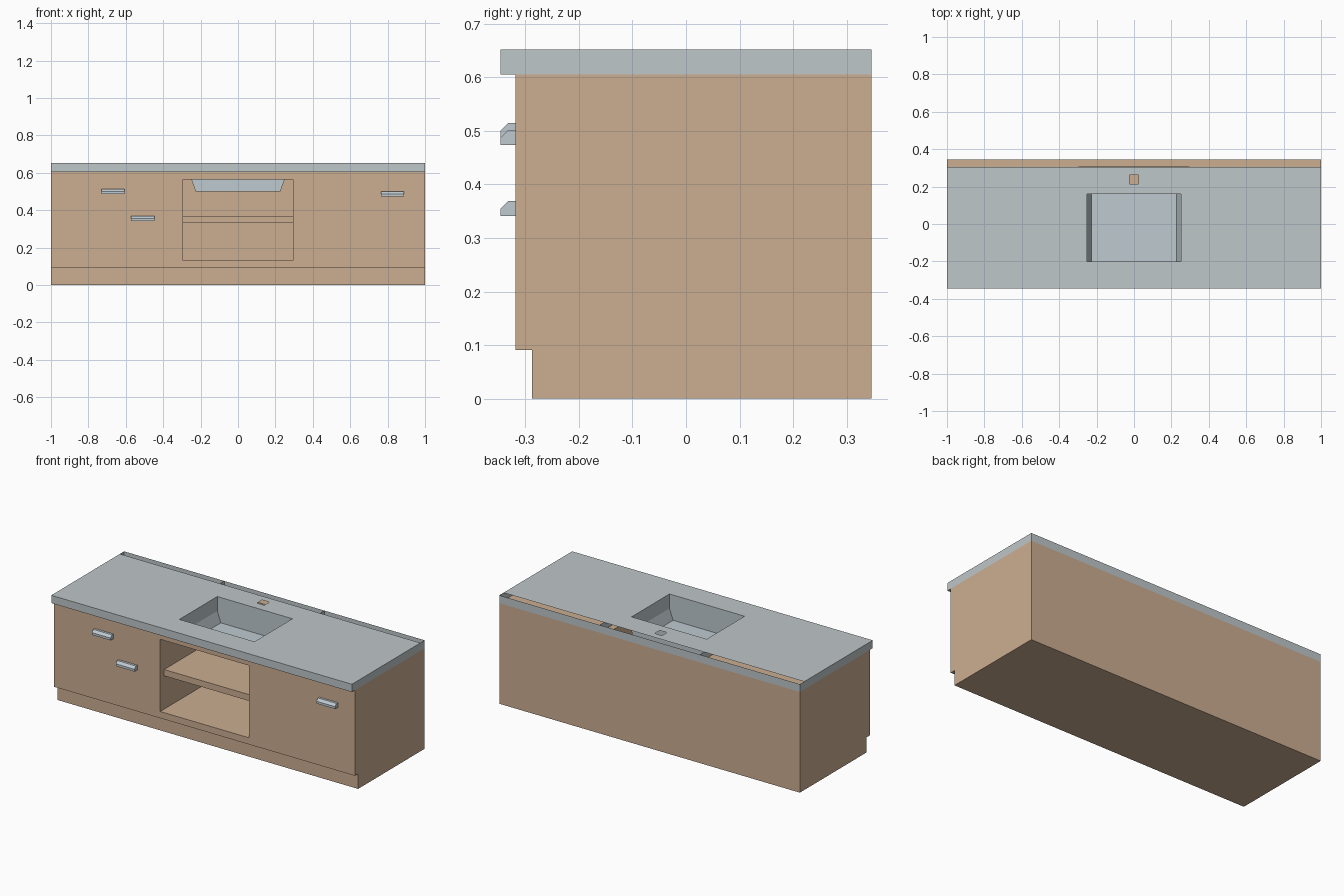
import bpy, bmesh

if "Cube" in bpy.data.objects:
    bpy.data.objects.remove(bpy.data.objects["Cube"])


def material(name, rgb):
    m = bpy.data.materials.new(name)
    m.diffuse_color = (*rgb, 1)
    m.use_nodes = True
    m.node_tree.nodes["Principled BSDF"].inputs["Base Color"].default_value = m.diffuse_color
    return m


WOOD = material("wood", (0.60, 0.42, 0.285))
STONE = material("counter_grey", (0.52, 0.57, 0.585))
METAL = material("metal", (0.52, 0.59, 0.63))


def mesh_object(name, polys, mat, recalc=False):
    """Build an object from a list of polygons, merging shared corners."""
    bm = bmesh.new()
    for poly in polys:
        bm.faces.new([bm.verts.new(p) for p in poly])
    bmesh.ops.remove_doubles(bm, verts=bm.verts, dist=1e-5)
    if recalc:
        bmesh.ops.recalc_face_normals(bm, faces=bm.faces)
    me = bpy.data.meshes.new(name)
    bm.to_mesh(me)
    bm.free()
    me.materials.append(mat)
    ob = bpy.data.objects.new(name, me)
    bpy.context.collection.objects.link(ob)
    return ob


def prism(name, yz, x0, x1, mat):
    """Extrude a y-z profile along x."""
    polys = [[(x, y, z) for y, z in yz] for x in (x0, x1)]
    for (ya, za), (yb, zb) in zip(yz, yz[1:] + yz[:1]):
        polys.append([(x0, ya, za), (x1, ya, za), (x1, yb, zb), (x0, yb, zb)])
    return mesh_object(name, polys, mat, True)


F, B = -0.346, 0.346          # counter front and back
BODY, TOP, H = -0.318, 0.605, 0.652
INNER = 0.308                 # inside of the back panel

# cabinet body with recessed plinth
cabinet = prism("cabinet", [(-0.287, 0), (B, 0), (B, TOP), (BODY, TOP),
                            (BODY, 0.091), (-0.287, 0.091)], -1, 1, WOOD)

# open middle compartment, also open upward for the basin
cutter = prism("compartment_cutter",
               [(-0.4, 0.131), (INNER, 0.131), (INNER, 0.7), (-0.28, 0.7),
                (-0.28, 0.565), (-0.4, 0.565)], -0.295, 0.295, WOOD)
mod = cabinet.modifiers.new("compartment", 'BOOLEAN')
mod.operation = 'DIFFERENCE'
mod.solver = 'EXACT'
mod.object = cutter
bpy.context.view_layer.objects.active = cabinet
bpy.ops.object.modifier_apply(modifier=mod.name)
bpy.data.objects.remove(cutter)

# shelf
prism("shelf", [(-0.28, 0.331), (INNER, 0.331), (INNER, 0.369), (-0.28, 0.369)],
      -0.295, 0.295, WOOD)

# countertop shell: top sheet with basin and tap holes, stops short of the back
SX, SY0, SY1 = 0.25, -0.2, 0.16
TX, TY0, TY1 = 0.024, 0.215, 0.263
xs = [-1, -SX, -TX, TX, SX, 1]
ys = [F, SY0, SY1, TY0, TY1, 0.305]
polys = []
for x0, x1 in zip(xs, xs[1:]):
    for y0, y1 in zip(ys, ys[1:]):
        basin = abs(x0 + x1) / 2 < SX and y0 == SY0
        tap = x0 == -TX and y0 == TY0
        if not (basin or tap):
            polys.append([(x0, y0, H), (x1, y0, H), (x1, y1, H), (x0, y1, H)])
# front and back skirts, overhang underside
polys += [
    [(-1, F, TOP), (1, F, TOP), (1, F, H), (-1, F, H)],
    [(1, B, TOP), (-1, B, TOP), (-1, B, H), (1, B, H)],
    [(-1, BODY, TOP), (1, BODY, TOP), (1, F, TOP), (-1, F, TOP)],
]
# ends
for x in (-1, 1):
    end = [(x, F, TOP), (x, B, TOP), (x, B, H), (x, F, H)]
    polys.append(end if x > 0 else end[::-1])
mesh_object("countertop", polys, STONE)

# inner counter dividers, seen through the rear slot
for side, x in (("left", -1 / 3), ("right", 1 / 3)):
    mesh_object("counter_divider_" + side,
                [[(x, BODY, TOP), (x, B, TOP), (x, B, H), (x, BODY, H)]], STONE)

# basin: straight walls, sloping in near the bottom
prof = [(-SX, H), (-SX, 0.565), (-0.226, 0.5), (0.226, 0.5), (SX, 0.565), (SX, H)]
polys = [[(xa, SY0, za), (xa, SY1, za), (xb, SY1, zb), (xb, SY0, zb)][::-1]
         for (xa, za), (xb, zb) in zip(prof, prof[1:])]
polys.append([(x, SY1, z) for x, z in prof])
polys.append([(x, SY0, z) for x, z in prof][::-1])
mesh_object("basin", polys, METAL)

# handles with a chamfered upper front edge
for name, cx, z in (("upper_left", -0.668, 0.486), ("lower_left", -0.509, 0.341),
                    ("right", 0.826, 0.473)):
    prism("handle_" + name,
          [(BODY, z), (F, z), (F, z + 0.014), (-0.332, z + 0.028), (BODY, z + 0.028)],
          cx - 0.062, cx + 0.062, METAL)
